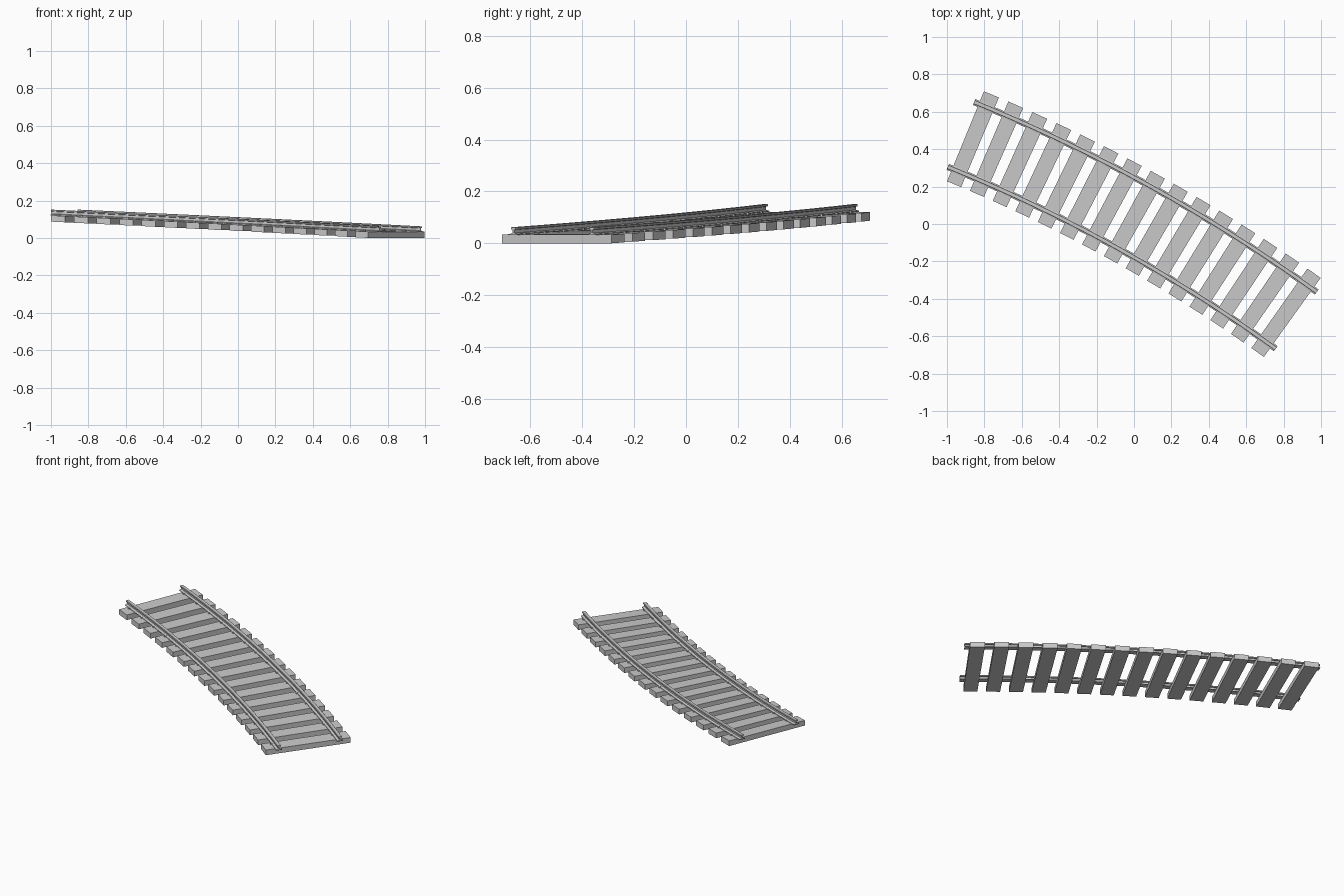
import bpy, bmesh, math
from mathutils import Vector

if "Cube" in bpy.data.objects:
    bpy.data.objects.remove(bpy.data.objects["Cube"])

R = 8.54                      # centreline radius
MID = math.radians(61)        # radial direction at the middle of the track
CX, CY = 0.001 - R * math.cos(MID), 0.036 - R * math.sin(MID)
COUNT, PITCH = 15, 0.137
HALF = COUNT * PITCH / 2
SLOPE = 0.0435
GAUGE = 0.187
SL_W, SL_L, SL_H = 0.084, 0.52, 0.033


def place(s, off, h):
    """Distance along track, sideways offset, height -> point on the sloping arc."""
    a = MID - s / R
    return Vector((CX + (R + off) * math.cos(a), CY + (R + off) * math.sin(a),
                   h + SLOPE * (1.002 - s)))


def loft(bm, rings):
    rows = [[bm.verts.new(p) for p in ring] for ring in rings]
    n = len(rows[0])
    for a, b in zip(rows, rows[1:]):
        for i in range(n):
            j = (i + 1) % n
            bm.faces.new((a[i], a[j], b[j], b[i]))
    bm.faces.new(rows[0][::-1])
    bm.faces.new(rows[-1])


def finish(bm, name):
    bmesh.ops.recalc_face_normals(bm, faces=bm.faces)
    me = bpy.data.meshes.new(name)
    bm.to_mesh(me)
    bm.free()
    ob = bpy.data.objects.new(name, me)
    bpy.context.collection.objects.link(ob)


def block(bm, s, off, h0, ds, doff, dh):
    loft(bm, [[place(s + i * ds / 2, off + j * doff / 2, h0 + k * dh)
               for j, k in ((-1, 0), (1, 0), (1, 1), (-1, 1))] for i in (-1, 1)])


stations = [(i - (COUNT - 1) / 2) * PITCH for i in range(COUNT)]

# Sleepers
for i, s in enumerate(stations):
    bm = bmesh.new()
    block(bm, s, 0, 0, SL_W, SL_L, SL_H)
    finish(bm, f"sleeper_{i + 1}")

# Rails: foot, web and head profile swept along the arc
half = [(0.017, 0), (0.017, 0.004), (0.004, 0.008), (0.004, 0.020),
        (0.011, 0.022), (0.011, 0.028), (0.009, 0.030)]
profile = half + [(-x, z) for x, z in reversed(half)]
for name, side in (("outer_rail", 1), ("inner_rail", -1)):
    bm = bmesh.new()
    loft(bm, [[place(-HALF + 2 * HALF * k / 30, side * GAUGE + x, SL_H + z)
               for x, z in profile] for k in range(31)])
    finish(bm, name)

# Spikes: a staggered pair holding each rail to each sleeper
for name, side in (("outer_spikes", 1), ("inner_spikes", -1)):
    bm = bmesh.new()
    for s in stations:
        for e in (-1, 1):
            block(bm, s + e * 0.018, side * GAUGE + e * 0.019, SL_H - 0.002,
                  0.010, 0.010, 0.009)
    finish(bm, name)
